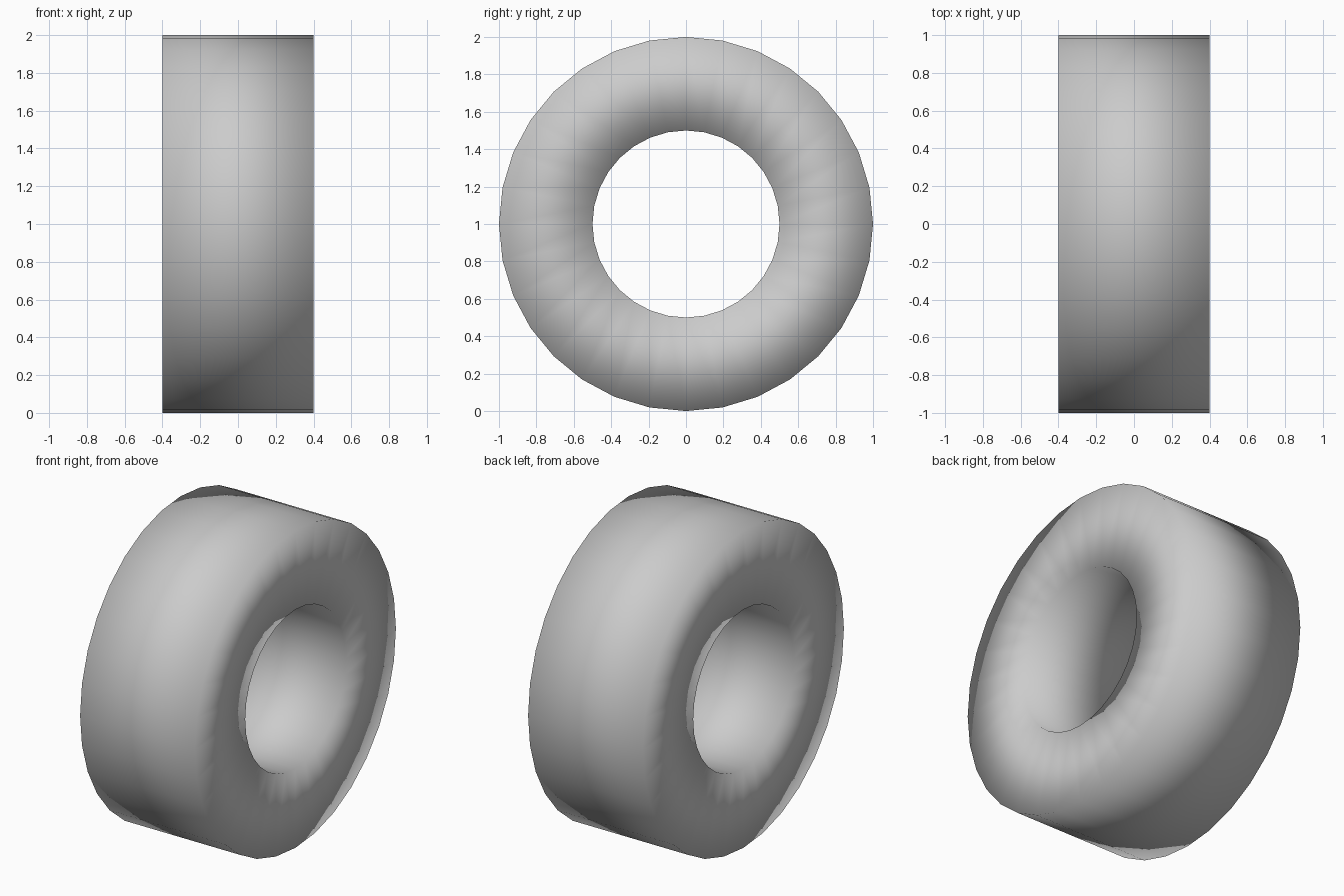
import bpy, bmesh, math

if "Cube" in bpy.data.objects:
    bpy.data.objects.remove(bpy.data.objects["Cube"])

SIDES, OUTER, INNER, HALF_WIDTH = 32, 1.0, 0.5, 0.4

# Thick ring: rectangular section spun around the x axis
bm = bmesh.new()
section = [(-HALF_WIDTH, INNER), (HALF_WIDTH, INNER), (HALF_WIDTH, OUTER), (-HALF_WIDTH, OUTER)]
verts = [bm.verts.new((x, 0, r)) for x, r in section]
edges = [bm.edges.new((verts[i], verts[(i + 1) % 4])) for i in range(4)]
bmesh.ops.spin(bm, geom=verts + edges, cent=(0, 0, 0), axis=(1, 0, 0),
               angle=math.tau, steps=SIDES, use_duplicate=False)
bmesh.ops.remove_doubles(bm, verts=bm.verts[:], dist=0.0001)
bmesh.ops.recalc_face_normals(bm, faces=bm.faces[:])

# Fully smooth shading, with no sharp edges
for face in bm.faces:
    face.smooth = True
mesh = bpy.data.meshes.new("wheel_ring")
bm.to_mesh(mesh)
bm.free()
ring = bpy.data.objects.new("wheel_ring", mesh)
ring.location.z = OUTER
bpy.context.collection.objects.link(ring)
